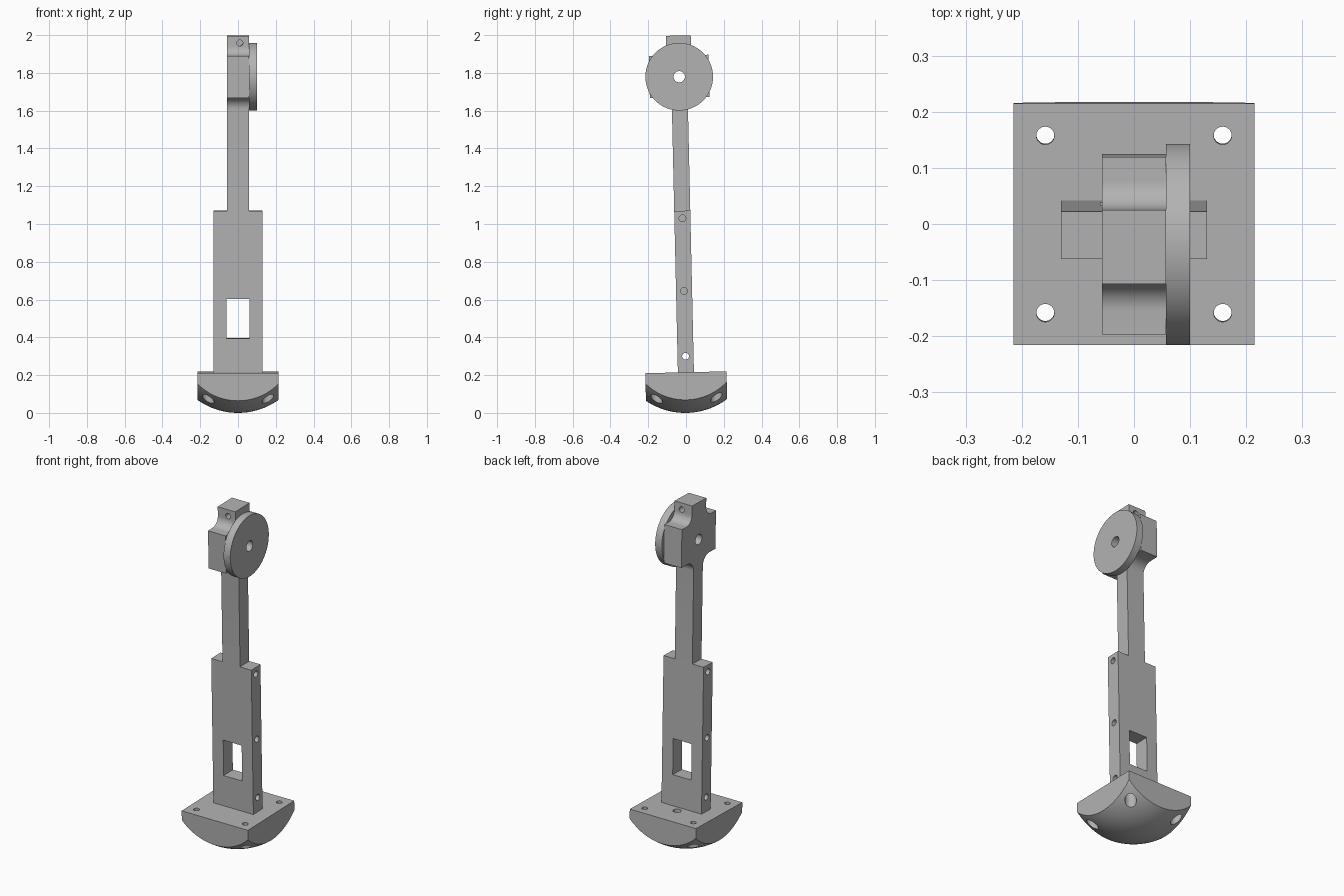
import bpy, bmesh
from math import sin, cos, radians, pi
from mathutils import Matrix

if "Cube" in bpy.data.objects:
    bpy.data.objects.remove(bpy.data.objects["Cube"])

grey = bpy.data.materials.new("plain grey")
grey.diffuse_color = (0.45, 0.45, 0.45, 1)
grey.use_nodes = True
grey.node_tree.nodes["Principled BSDF"].inputs["Base Color"].default_value = grey.diffuse_color


def finish(name, bm):
    bmesh.ops.recalc_face_normals(bm, faces=bm.faces)
    me = bpy.data.meshes.new(name)
    bm.to_mesh(me)
    bm.free()
    ob = bpy.data.objects.new(name, me)
    me.materials.append(grey)
    bpy.context.collection.objects.link(ob)
    return ob


def box(name, lo, hi):
    bm = bmesh.new()
    size = [b - a for a, b in zip(lo, hi)]
    mid = [(a + b) / 2 for a, b in zip(lo, hi)]
    bmesh.ops.create_cube(bm, size=1, matrix=Matrix.Translation(mid) @ Matrix.Diagonal((*size, 1)))
    return finish(name, bm)


def cylinder(name, center, r, length, axis, sides=32):
    bm = bmesh.new()
    rot = {'X': Matrix.Rotation(pi / 2, 4, 'Y'), 'Y': Matrix.Rotation(pi / 2, 4, 'X'),
           'Z': Matrix.Identity(4)}[axis]
    bmesh.ops.create_cone(bm, cap_ends=True, segments=sides, radius1=r, radius2=r, depth=length,
                          matrix=Matrix.Translation(center) @ rot)
    return finish(name, bm)


def boolean(ob, cutter, op='DIFFERENCE'):
    mod = ob.modifiers.new("cut", 'BOOLEAN')
    mod.operation, mod.object, mod.solver = op, cutter, 'EXACT'
    bpy.context.view_layer.objects.active = ob
    bpy.ops.object.modifier_apply(modifier=mod.name)
    bpy.data.objects.remove(cutter)


def drill(ob, center, r, length, axis):
    boolean(ob, cylinder("drill", center, r, length, axis), 'DIFFERENCE')


# Foot: square block rounded below by a sphere
R, TOP = 0.37, 0.215
foot = box("rounded_foot", (-0.215, -0.215, -0.1), (0.215, 0.215, TOP))
bm = bmesh.new()
bmesh.ops.create_uvsphere(bm, u_segments=96, v_segments=64, radius=R,
                          matrix=Matrix.Translation((0, 0, R)))
boolean(foot, finish("ball", bm), 'INTERSECT')
# Corner bolt holes, counterbored from below, and a blind hole behind the arm
for x in (-0.158, 0.158):
    for y in (-0.158, 0.158):
        drill(foot, (x, y, 0.15), 0.016, 0.4, 'Z')
        drill(foot, (x, y, 0.0), 0.031, 0.28, 'Z')
drill(foot, (0, 0.083, TOP), 0.022, 0.16, 'Z')

# Lower arm: wide plate with window and side holes
T = 0.0425
plate = box("lower_arm", (-0.13, -T, TOP - 0.01), (0.13, T, 1.07))
boolean(plate, box("window", (-0.06, -0.2, 0.395), (0.06, 0.2, 0.605)))
drill(plate, (0, 0, 0.30), 0.018, 0.5, 'X')
for z in (0.645, 1.03):
    for x in (-0.13, 0.13):
        drill(plate, (x, 0, z), 0.018, 0.1, 'X')


# Upper arm: narrow shaft with a filleted cross-shaped head
def arc(cy, cz, r, a0, a1, n=10):
    return [(cy + r * cos(radians(a0 + (a1 - a0) * i / n)),
             cz + r * sin(radians(a0 + (a1 - a0) * i / n))) for i in range(n + 1)]


half = [(T, 1.06)] + arc(T + 0.06, 1.61, 0.06, 180, 90)
half += [(0.158, 1.67), (0.158, 1.893)]
half += arc(0.066 + 0.05, 1.893 + 0.05, 0.05, 270, 180) + [(0.066, 1.998)]
outline = half + [(-y, z) for y, z in reversed(half)]
bm = bmesh.new()
face = bm.faces.new([bm.verts.new((-0.057, y, z)) for y, z in outline])
ext = bmesh.ops.extrude_face_region(bm, geom=[face])
bmesh.ops.translate(bm, vec=(0.114, 0, 0),
                    verts=[v for v in ext["geom"] if isinstance(v, bmesh.types.BMVert)])
head = finish("upper_arm_and_head", bm)
drill(head, (0, 0, 1.78), 0.03, 0.5, 'X')
for y in (-0.066, 0.066):
    drill(head, (0.01, y, 1.96), 0.016, 0.1, 'Y')

# Wheel disc on the right of the head
disc = cylinder("disc", (0.0785, 0, 1.78), 0.179, 0.043, 'X', 96)
drill(disc, (0.0785, 0, 1.78), 0.03, 0.3, 'X')

# Lean the whole model slightly forward on its round foot
lean = (Matrix.Translation((0, -0.004, R)) @ Matrix.Rotation(radians(1.3), 4, 'X')
        @ Matrix.Translation((0, 0, -R)))
bpy.ops.object.select_all(action='DESELECT')
for ob in (foot, plate, head, disc):
    ob.data.transform(lean)
    ob.select_set(True)
bpy.context.view_layer.objects.active = foot
bpy.ops.object.shade_smooth_by_angle(angle=radians(30))
